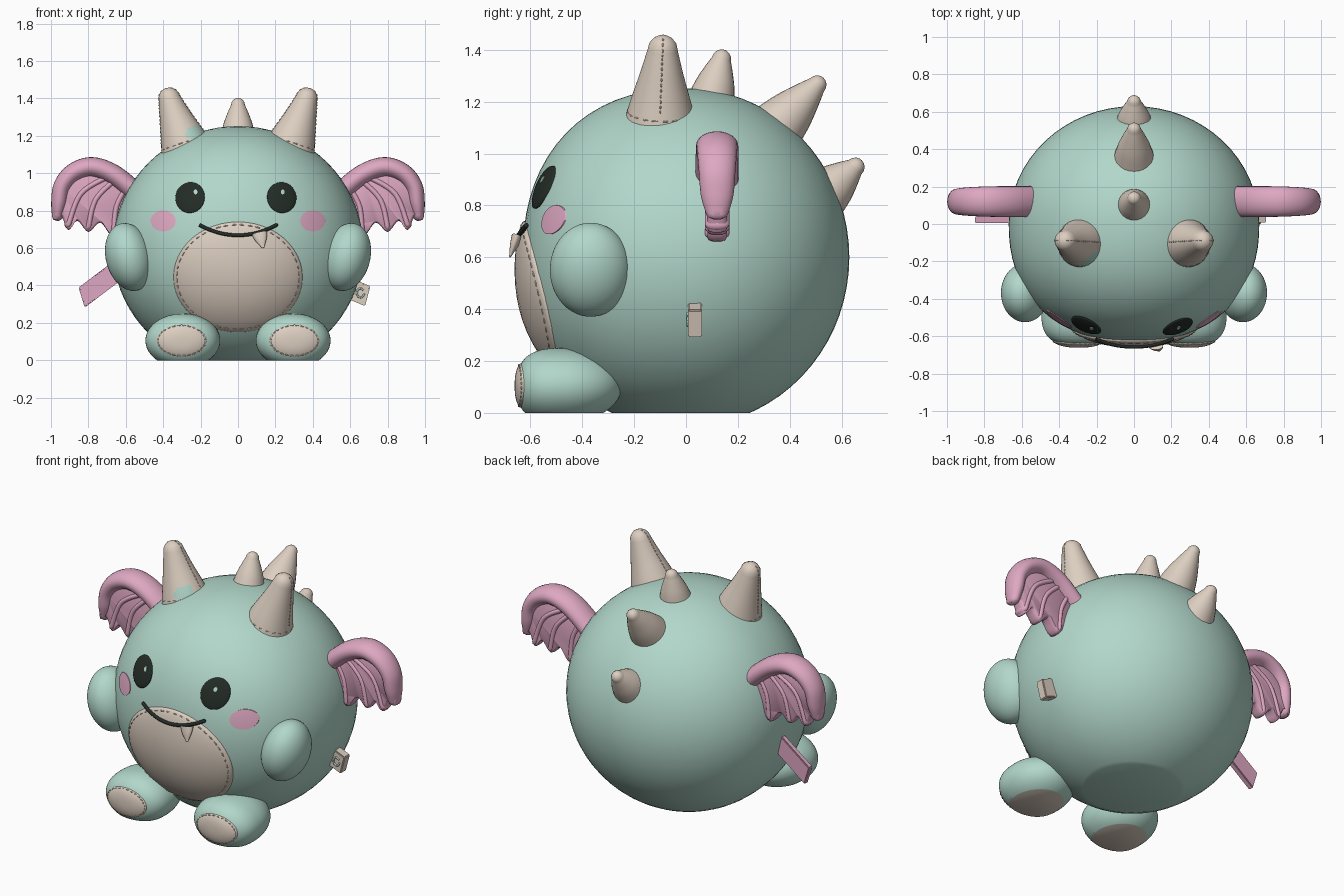
import bpy, bmesh
from math import sin, cos, pi, sqrt, radians
from mathutils import Vector, Matrix

if "Cube" in bpy.data.objects:
    bpy.data.objects.remove(bpy.data.objects["Cube"], do_unlink=True)


def material(name, rgb):
    m = bpy.data.materials.new(name)
    m.use_nodes = True
    m.diffuse_color = (*rgb, 1)
    bsdf = next(n for n in m.node_tree.nodes if n.type == 'BSDF_PRINCIPLED')
    bsdf.inputs["Base Color"].default_value = (*rgb, 1)
    return m


TEAL = material("soft teal", (.445, .68, .595))
CREAM = material("warm cream", (.72, .62, .53))
PINK = material("plush pink", (.73, .39, .54))
BLACK = material("eye black", (.017, .025, .02))


def finish(name, bm, mats, fix=True, angle=50):
    if fix:
        bmesh.ops.recalc_face_normals(bm, faces=bm.faces[:])
    mesh = bpy.data.meshes.new(name)
    bm.to_mesh(mesh)
    bm.free()
    for m in mats:
        mesh.materials.append(m)
    for p in mesh.polygons:
        p.use_smooth = True
    mesh.set_sharp_from_angle(angle=radians(angle))
    ob = bpy.data.objects.new(name, mesh)
    bpy.context.scene.collection.objects.link(ob)


def ball(name, center, radii, mats, blunt=2, tail=1, rot=None, floor=False):
    """Ellipsoid with a blunter front and longer back, optionally cut flat on the ground."""
    bm = bmesh.new()
    bmesh.ops.create_uvsphere(bm, u_segments=64, v_segments=36, radius=1)
    for v in bm.verts:
        if v.co.y < 0:
            v.co /= (sqrt(v.co.x ** 2 + v.co.z ** 2) ** blunt + abs(v.co.y) ** blunt) ** (1 / blunt)
        else:
            v.co.y *= tail
    bm.transform(Matrix.Translation(center) @ (rot or Matrix()) @ Matrix.Diagonal((*radii, 1)))
    if floor:
        cut = bmesh.ops.bisect_plane(bm, geom=bm.verts[:] + bm.edges[:] + bm.faces[:],
                                     plane_co=(0, 0, 0), plane_no=(0, 0, -1), clear_outer=True)
        rim = [e for e in cut["geom_cut"] if isinstance(e, bmesh.types.BMEdge)]
        for f in bmesh.ops.edgeloop_fill(bm, edges=rim)["faces"]:
            f.material_index = len(mats) - 1
    finish(name, bm, mats)


def box(name, center, size, tilt, lean, mat):
    """Slab whose length rises by tilt and whose ends lean sideways, in degrees."""
    t, k = radians(tilt), radians(lean)
    axes = Matrix(((cos(t), 0, sin(k)), (0, 1, 0), (sin(t), 0, cos(k)))).to_4x4()
    bm = bmesh.new()
    bmesh.ops.create_cube(bm, size=1, matrix=Matrix.Translation(center) @ axes
                          @ Matrix.Diagonal((*size, 1)))
    bmesh.ops.bevel(bm, geom=bm.edges[:], offset=.005, segments=2, affect='EDGES')
    finish(name, bm, [mat], angle=30)


def spline(pts, steps=6, closed=False):
    """Smooth curve through points of any dimension."""
    pts = [Vector(p) for p in pts]
    n, out = len(pts), []
    for i in range(n if closed else n - 1):
        a, b, c, d = [pts[k % n] if closed else pts[min(max(k, 0), n - 1)]
                      for k in range(i - 1, i + 3)]
        for s in range(steps):
            t = s / steps
            out.append(.5 * (2 * b + (c - a) * t + (2 * a - 5 * b + 4 * c - d) * t ** 2
                             + (3 * b - a - 3 * c + d) * t ** 3))
    return out if closed else out + [pts[-1]]


def loft(name, pts, mats, ref=(1, 0, 0), squash=1, sides=24, rule=None):
    """Tube through (x, y, z, radius) points with a rounded tip; returns its rings."""
    path = spline(pts)
    end, r = path[-1].to_3d(), path[-1][3]
    t = (end - path[-2].to_3d()).normalized()
    for a in (25, 50, 70, 86):
        path.append(Vector((*(end + t * r * sin(radians(a))), r * cos(radians(a)))))
    bm, rings = bmesh.new(), []
    for i, p in enumerate(path):
        t = (path[min(i + 1, len(path) - 1)].to_3d() - path[max(i - 1, 0)].to_3d()).normalized()
        u = Vector(ref)
        u = (u - t * u.dot(t)).normalized()
        v = t.cross(u)
        rings.append([bm.verts.new(p.to_3d() + p[3] * (u * cos(w) * squash + v * sin(w)))
                      for w in (2 * pi * k / sides for k in range(sides))])
    for a, b in zip(rings, rings[1:]):
        for k in range(sides):
            j = (k + 1) % sides
            bm.faces.new((a[k], a[j], b[j], b[k]))
    bm.faces.new(rings[0])
    bm.faces.new(rings[-1])
    coords = [[v.co.copy() for v in ring] for ring in rings]
    if rule:
        for f in bm.faces:
            f.material_index = int(rule(f.calc_center_median()))
    finish(name, bm, mats)
    return coords


def stitches(name, pts, mat, closed=True, size=.0035):
    """Small thread beads laid along a line of points."""
    bm = bmesh.new()
    n = len(pts)
    for i in range(n if closed else n - 1):
        a, b = pts[i], pts[(i + 1) % n]
        m = (Matrix.Translation((a + b) / 2) @ (b - a).to_track_quat('Z', 'Y').to_matrix().to_4x4()
             @ Matrix.Diagonal((size, size, (b - a).length * .33, 1)))
        bmesh.ops.create_uvsphere(bm, u_segments=8, v_segments=6, radius=1, matrix=m)
    finish(name, bm, [mat])


BODY = ((0, 0, .6), (.67, .63, .652), 2.25)


def front_y(x, z, host=BODY):
    c, r, p = host
    rho = sqrt(((x - c[0]) / r[0]) ** 2 + ((z - c[2]) / r[2]) ** 2)
    return c[1] - r[1] * max(0, 1 - rho ** p) ** (1 / p)


def patch(name, cx, cz, rx, rz, mat, host=BODY, bulge=0, lift=.004, tilt=0, sew=0):
    """Oval plate wrapped on the front of a ball, edge tucked under."""
    def point(r, w, sink=0):
        a, b = r * rx * cos(w), r * rz * sin(w)
        x, z = cx + a * cos(tilt) - b * sin(tilt), cz + a * sin(tilt) + b * cos(tilt)
        return Vector((x, front_y(x, z, host) - lift - bulge * sqrt(1 - r * r) + sink, z))
    bm, n = bmesh.new(), 48
    levels = [(sin(pi / 2 * k / 10), 0) for k in range(1, 11)] + [(1, .012)]
    rings = [[bm.verts.new(point(r, 2 * pi * k / n, s)) for k in range(n)] for r, s in levels]
    mid = bm.verts.new(point(0, 0))
    for k in range(n):
        j = (k + 1) % n
        bm.faces.new((mid, rings[0][k], rings[0][j]))
        for a, b in zip(rings, rings[1:]):
            bm.faces.new((a[k], b[k], b[j], a[j]))
    finish(name, bm, [mat], fix=False)
    if sew:
        stitches(name + "_stitches", [point(.95, 2 * pi * k / sew) for k in range(sew)], mat)


# Body, belly and face
ball("body", *BODY[:2], [TEAL], blunt=BODY[2], floor=True)
patch("belly", 0, .445, .345, .295, CREAM, bulge=.03, sew=48)
loft("mouth", [(x, front_y(x, .69) - .012 - .018 * (1 - (x / .2) ** 2), .668 + 1.3 * x * x, .01)
               for x in (-.205, -.15, -.08, 0, .08, .15, .205)], [BLACK], ref=(0, 1, 0), sides=10)
loft("fang", [(.115, -.652, .68, .042), (.123, -.664, .645, .031), (.132, -.676, .61, .011)],
     [CREAM], ref=(0, 1, 0), squash=.5, sides=16)
for s, side in ((-1, "right"), (1, "left")):
    patch(side + "_eye", .245 * s - .011, .87, .078, .083, BLACK, bulge=.012, tilt=.25 * s)
    patch(side + "_eye_glint", .233 * s + .006, .9, .01, .013, TEAL, lift=.018)
    patch(side + "_cheek", .4 * s, .745, .067, .056, PINK, lift=.003)

    # Arms and feet
    ball(side + "_arm", (.582 * s, -.368, .552), (.125, .157, .184), [TEAL],
         rot=Matrix.Rotation(radians(14 * s), 4, 'Y'))
    foot = ((.295 * s, -.48, .105), (.2, .173, .145), 2.7)
    ball(side + "_foot", *foot[:2], [TEAL, CREAM], blunt=foot[2], tail=1.35, floor=True)
    patch(side + "_foot_pad", .302 * s, .105, .133, .085, CREAM, host=foot, bulge=.004, sew=28)

    # Big horns, one with a teal smudge
    stain = Vector((-.225, -.19, 1.21))
    rings = loft(side + "_horn",
                 [(.275 * s, -.1, 1.12, .139), (.297 * s, -.098, 1.19, .12),
                  (.335 * s, -.094, 1.3, .086), (.367 * s, -.09, 1.40, .058)],
                 [CREAM, TEAL], sides=40, rule=lambda c: (c - stain).length < .055)
    stitches(side + "_horn_base_stitches", rings[4][::2], CREAM)
    for k, part in ((0, "inner"), (20, "outer")):
        stitches(f"{side}_horn_{part}_seam", [r[k] for r in rings[6:-1]], CREAM, closed=False)

    # Wing web: puffed scalloped outline
    outline = spline([(.54, .93), (.65, 1.03), (.786, 1.075), (.89, 1.05), (.965, .965),
                      (.992, .86), (.99, .752), (.947, .772), (.908, .695), (.86, .745),
                      (.80, .685), (.735, .735), (.665, .66), (.59, .77)], 5, closed=True)
    hub = Vector((.77, .88))
    bm, layers = bmesh.new(), []
    for y, k in ((-.038, .92), (-.032, .97), (-.015, .995), (.015, .995), (.032, .97), (.038, .92)):
        flat = [hub + (p - hub) * k for p in outline]
        layers.append([bm.verts.new((p.x * s, .12 + y, p.y)) for p in flat])
    for a, b in zip(layers, layers[1:]):
        for k in range(len(a)):
            j = (k + 1) % len(a)
            bm.faces.new((a[k], a[j], b[j], b[k]))
    bm.faces.new(layers[0])
    bm.faces.new(layers[-1])
    finish(side + "_wing_web", bm, [PINK])

    # Wing rim and ribs
    rim = [(.53, .88, .055), (.66, .988, .055), (.78, 1.032, .054), (.88, 1.002, .051),
           (.94, .93, .047), (.957, .84, .042), (.965, .775, .03)]
    loft(side + "_wing_rim", [(x * s, .12, z, r) for x, z, r in rim], [PINK],
         ref=(0, 1, 0), squash=1.5)
    ribs = [((.70, .98), (.84, .89), (.906, .725)), ((.65, .97), (.76, .86), (.80, .712)),
            ((.60, .92), (.65, .82), (.664, .69))]
    for i, rib in enumerate(ribs):
        loft(f"{side}_wing_rib_{i + 1}", [(x * s, .12, z, .022) for x, z in rib], [PINK],
             ref=(0, 1, 0), squash=2.15, sides=20)

# Back spikes down the middle: base, tip and base radius
spikes = [((.1, 1.215), (.137, 1.365), .09), ((.35, 1.10), (.505, 1.265), .11),
          ((.54, .85), (.652, .948), .1)]
for i, (a, b, r) in enumerate(spikes):
    a, b = Vector(a), Vector(b)
    loft(f"back_spike_{i + 1}", [(0, *a.lerp(b, t), r + (.037 - r) * t ** 1.3)
                                 for t in (0, .4, .75, 1)], [CREAM])

# Side tags
box("pink_side_tag", (-.742, .022, .406), (.235, .035, .112), 37, -17, PINK)
box("cream_side_tag", (.652, .035, .36), (.09, .055, .11), -22, 15, CREAM)
loft("cream_tag_curl", [(.655 + .02 * cos(w), .006, .36 + .024 * sin(w), .005)
                        for w in (.6, 1.5, 2.4, 3.3, 4.2, 5.1, 6)], [TEAL],
     ref=(0, 1, 0), sides=8)
